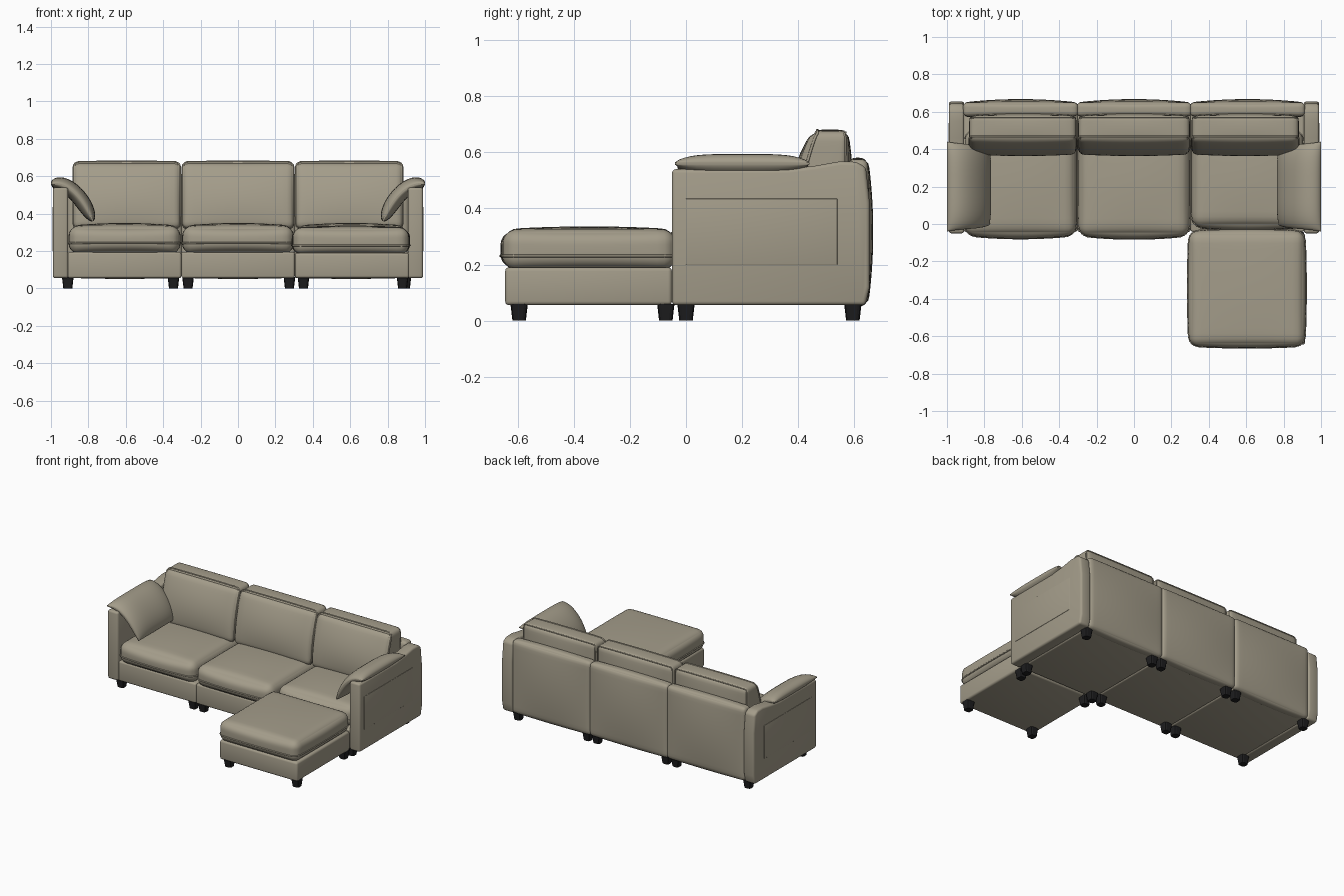
import bpy, bmesh, math
from mathutils import Vector

if "Cube" in bpy.data.objects:
    bpy.data.objects.remove(bpy.data.objects["Cube"])


def material(name, rgb):
    m = bpy.data.materials.new(name)
    m.use_nodes = True
    m.diffuse_color = (*rgb, 1)
    bsdf = m.node_tree.nodes["Principled BSDF"]
    bsdf.inputs["Base Color"].default_value = (*rgb, 1)
    bsdf.inputs["Roughness"].default_value = 0.8
    return m


FABRIC = material("beige_fabric", (0.37, 0.335, 0.255))
BLACK = material("black_plastic", (0.012, 0.012, 0.013))


def finish(name, bm, mat, angle=None):
    bmesh.ops.recalc_face_normals(bm, faces=bm.faces)
    mesh = bpy.data.meshes.new(name)
    bm.to_mesh(mesh)
    bm.free()
    mesh.materials.append(mat)
    ob = bpy.data.objects.new(name, mesh)
    bpy.context.collection.objects.link(ob)
    if angle:
        bpy.ops.object.select_all(action="DESELECT")
        ob.select_set(True)
        bpy.context.view_layer.objects.active = ob
        bpy.ops.object.shade_smooth_by_angle(angle=math.radians(angle))
    return ob


def soft_shape(lo, hi, r, bulge, lean=0):
    """Map a unit cube point to a rounded, bulging, optionally leaning box."""
    lo, hi, bulge = Vector(lo), Vector(hi), Vector(bulge)
    centre, half = (lo + hi) / 2, (hi - lo) / 2

    def shape(a, b, c):
        q = Vector([math.sin(v * math.pi / 2) for v in (a, b, c)])
        p = Vector([q[i] * half[i] for i in range(3)])
        inner = Vector([max(r - half[i], min(half[i] - r, p[i])) for i in range(3)])
        d = p - inner
        if d.length > 1e-6:
            p = inner + d.normalized() * r
        for i in range(3):
            j, k = (i + 1) % 3, (i + 2) % 3
            p[i] += bulge[i] * q[i] * (1 - q[j] ** 2) * (1 - q[k] ** 2)
        p.y += lean * ((q.z + 1) / 2) ** 2 * (1 - q.y) / 2
        return centre + p

    return shape


def mapped_cube(name, shape, cuts=18):
    bm = bmesh.new()
    bmesh.ops.create_cube(bm, size=2)
    bmesh.ops.subdivide_edges(bm, edges=bm.edges, cuts=cuts, use_grid_fill=True)
    for v in bm.verts:
        v.co = shape(*v.co)
    return finish(name, bm, FABRIC, 60)


def welt(name, shape, axis, level, radius=0.005, n=16):
    """Piping that follows a soft shape around the given axis."""
    steps = [-1 + 2 * i / n for i in range(n)]
    ring = ([(s, -1) for s in steps] + [(1, s) for s in steps]
            + [(-s, 1) for s in steps] + [(-1, -s) for s in steps])
    curve = bpy.data.curves.new(name, "CURVE")
    curve.dimensions = "3D"
    curve.bevel_depth = radius
    curve.bevel_resolution = 2
    spline = curve.splines.new("POLY")
    spline.points.add(len(ring) - 1)
    spline.use_cyclic_u = True
    for point, (s, t) in zip(spline.points, ring):
        co = shape(s, t, level) if axis == "z" else shape(s, level, t)
        point.co = (*co, 1)
    curve.materials.append(FABRIC)
    bpy.context.collection.objects.link(bpy.data.objects.new(name, curve))


def box(name, lo, hi, bevel):
    bm = bmesh.new()
    bmesh.ops.create_cube(bm, size=1)
    for v in bm.verts:
        v.co = [lo[i] + (v.co[i] + 0.5) * (hi[i] - lo[i]) for i in range(3)]
    bmesh.ops.bevel(bm, geom=bm.edges[:], offset=bevel, segments=3,
                    profile=0.5, affect="EDGES")
    return finish(name, bm, FABRIC, 40)


# Three sofa modules: base, seat cushion, back panel, back cushion
modules = [("right", -0.91, -0.303, -0.06),
           ("middle", -0.303, 0.303, -0.062),
           ("left", 0.303, 0.91, -0.015)]
for side, x0, x1, front in modules:
    box(side + "_base", (x0, -0.042, 0.055), (x1, 0.62, 0.195), 0.012)

    seat = soft_shape((x0 + 0.006, front, 0.185), (x1 - 0.006, 0.5, 0.335),
                      0.055, (0.002, 0.018, 0.015))
    mapped_cube(side + "_seat_cushion", seat)
    welt(side + "_seat_welt", seat, "z", -0.15)

    panel = soft_shape((x0 - 0.005, 0.575, 0.057), (x1 + 0.005, 0.65, 0.575),
                       0.025, (0, 0.018, 0.006))
    mapped_cube(side + "_back_panel", panel)

    inset0 = 0.03 if side == "right" else 0.006
    inset1 = 0.03 if side == "left" else 0.006
    back = soft_shape((x0 + inset0, 0.37, 0.32), (x1 - inset1, 0.578, 0.676),
                      0.03, (0.002, 0.016, 0.006), 0.08)
    mapped_cube(side + "_back_cushion", back)
    welt(side + "_back_front_welt", back, "y", -0.5)
    welt(side + "_back_rear_welt", back, "y", 0.75, 0.004)

# Ottoman
box("ottoman_base", (0.305, -0.645, 0.055), (0.915, -0.05, 0.19), 0.014)
top = soft_shape((0.295, -0.652, 0.18), (0.912, -0.038, 0.326), 0.05, (0.008, 0.01, 0.01))
mapped_cube("ottoman_cushion", top)
welt("ottoman_welt", top, "z", -0.2)

# Arms, their side panels and the draped pillows
arm_profile = [(-0.05, 0.055), (-0.05, 0.54), (0.36, 0.54), (0.46, 0.552),
               (0.55, 0.568), (0.61, 0.566), (0.642, 0.545), (0.655, 0.42),
               (0.655, 0.12), (0.64, 0.055)]


def arm(name, s):
    bm = bmesh.new()
    face = bm.faces.new([bm.verts.new((s * 0.908, y, z)) for y, z in arm_profile])
    out = bmesh.ops.extrude_face_region(bm, geom=[face])
    moved = [g for g in out["geom"] if isinstance(g, bmesh.types.BMVert)]
    bmesh.ops.translate(bm, verts=moved, vec=(s * 0.082, 0, 0))
    bmesh.ops.recalc_face_normals(bm, faces=bm.faces)
    sharp = [e for e in bm.edges if e.calc_face_angle(0) > 0.5]
    bmesh.ops.bevel(bm, geom=sharp, offset=0.014, segments=3, profile=0.5,
                    affect="EDGES")
    finish(name, bm, FABRIC, 40)


def pillow_shape(s):
    p0, p1, p2 = Vector((1, 0.56)), Vector((0.87, 0.572)), Vector((0.775, 0.36))

    def shape(a, b, c):
        a, b = math.sin(a * math.pi / 2), math.sin(b * math.pi / 2)
        t = (a + 1) / 2
        mid = p0 * (1 - t) ** 2 + p1 * 2 * t * (1 - t) + p2 * t * t
        tangent = ((p1 - p0) * (1 - t) + (p2 - p1) * t).normalized()
        normal = Vector((tangent.y, -tangent.x))
        puff = 0.004 + 0.038 * (max(0, 1 - a ** 4) * max(0, 1 - b ** 4)) ** 0.6
        x, z = mid + normal * puff * c
        y = 0.2 + b * (0.24 - 0.035 * t ** 4 - 0.012 * (1 - a * a))
        return Vector((s * x, y, z))

    return shape


for side, s in (("right", -1), ("left", 1)):
    arm(side + "_arm", s)
    xs = sorted((s * 0.986, s * 0.992))
    box(side + "_arm_side_panel", (xs[0], 0.0, 0.2), (xs[1], 0.54, 0.435), 0.002)
    mapped_cube(side + "_arm_pillow", pillow_shape(s))


# Tapered feet
def foot(name, x, y):
    bm = bmesh.new()
    bmesh.ops.create_cube(bm, size=1)
    for v in bm.verts:
        w = 0.062 if v.co.z > 0 else 0.048
        v.co = (x + v.co.x * w, y + v.co.y * w, 0.06 * (v.co.z + 0.5))
    upright = [e for e in bm.edges if abs(e.verts[0].co.z - e.verts[1].co.z) > 0.01]
    bmesh.ops.bevel(bm, geom=upright, offset=0.013, segments=2, profile=0.5,
                    affect="EDGES")
    finish(name, bm, BLACK)


for i, x in enumerate((-0.91, -0.345, -0.267, 0.275, 0.35, 0.895)):
    foot(f"front_foot_{i + 1}", x, 0.0)
    foot(f"rear_foot_{i + 1}", x, 0.595)
for i, x in enumerate((0.35, 0.88)):
    foot(f"ottoman_front_foot_{i + 1}", x, -0.595)
    foot(f"ottoman_rear_foot_{i + 1}", x, -0.072)
